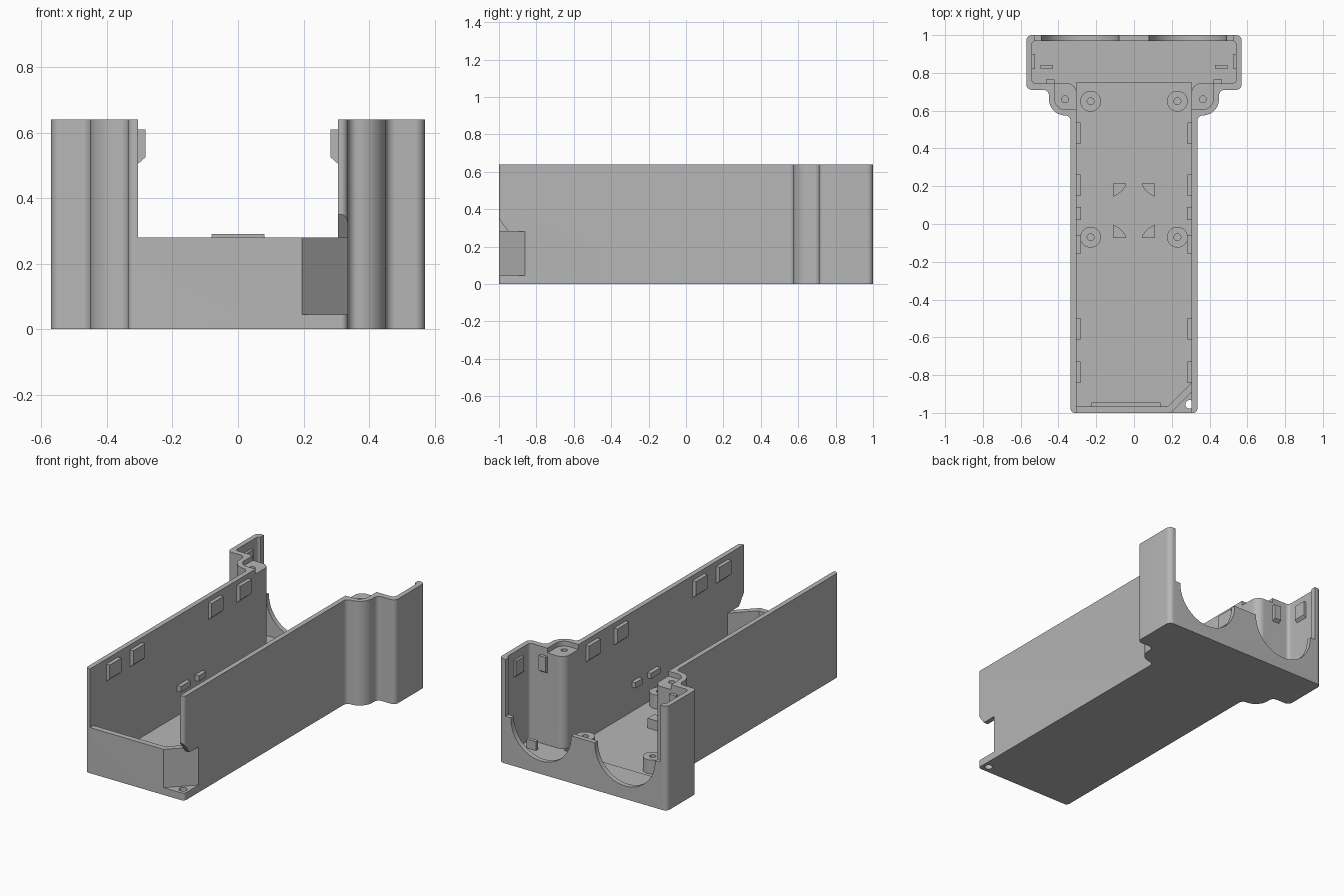
import bpy, bmesh
from math import sin, tan, pi
from mathutils import Vector, Matrix

cube = bpy.data.objects.get("Cube")
if cube:
    bpy.data.objects.remove(cube, do_unlink=True)

grey = bpy.data.materials.new("plain grey")
grey.use_nodes = True
grey.diffuse_color = (0.47, 0.47, 0.47, 1)
grey.node_tree.nodes["Principled BSDF"].inputs["Base Color"].default_value = grey.diffuse_color

HEIGHT, LOW, FLOOR = 0.64, 0.28, 0.03


def finish(name, bm):
    bmesh.ops.recalc_face_normals(bm, faces=bm.faces)
    mesh = bpy.data.meshes.new(name)
    bm.to_mesh(mesh)
    bm.free()
    obj = bpy.data.objects.new(name, mesh)
    bpy.context.collection.objects.link(obj)
    mesh.materials.append(grey)
    return obj


def rounded(corners, steps=8):
    """Outline from (x, y, radius) corners."""
    out, count = [], len(corners)
    for i, (x, y, r) in enumerate(corners):
        p = Vector((x, y))
        if not r:
            out.append(p)
            continue
        u = (Vector(corners[i - 1][:2]) - p).normalized()
        v = (Vector(corners[(i + 1) % count][:2]) - p).normalized()
        half = u.angle(v) / 2
        centre = p + (u + v).normalized() * r / sin(half)
        a = p + u * r / tan(half) - centre
        b = p + v * r / tan(half) - centre
        out += [centre + a.lerp(b, k / steps).normalized() * r for k in range(steps + 1)]
    return out


def mirrored(half):
    return half + [(-x, y, r) for x, y, r in reversed(half)]


def prism(name, outline, z0, z1):
    bm = bmesh.new()
    base = bm.faces.new([bm.verts.new((x, y, z0)) for x, y in outline])
    top = bmesh.ops.extrude_face_region(bm, geom=[base])["geom"]
    bmesh.ops.translate(bm, vec=(0, 0, z1 - z0),
                        verts=[v for v in top if isinstance(v, bmesh.types.BMVert)])
    return finish(name, bm)


def box(name, lo, hi, slope=None):
    """Box; slope(v) may return a new z for chosen corners."""
    bm = bmesh.new()
    bmesh.ops.create_cube(bm, size=1)
    lo, hi = Vector(lo), Vector(hi)
    for v in bm.verts:
        v.co = (lo + hi) / 2 + v.co * (hi - lo)
    if slope:
        for v in bm.verts:
            v.co.z = slope(v.co)
    return finish(name, bm)


def cylinder(name, centre, radius, length, axis="Z", sides=32):
    bm = bmesh.new()
    turn = Matrix.Rotation(pi / 2, 4, "X") if axis == "Y" else Matrix()
    bmesh.ops.create_cone(bm, cap_ends=True, segments=sides, radius1=radius, radius2=radius,
                          depth=length, matrix=Matrix.Translation(centre) @ turn)
    return finish(name, bm)


def cut(obj, cutter):
    mod = obj.modifiers.new("cut", "BOOLEAN")
    mod.operation, mod.solver, mod.object = "DIFFERENCE", "EXACT", cutter
    bpy.context.view_layer.objects.active = obj
    bpy.ops.object.modifier_apply(modifier=mod.name)
    bpy.data.objects.remove(cutter, do_unlink=True)


def smooth(obj):
    bpy.ops.object.select_all(action="DESELECT")
    obj.select_set(True)
    bpy.context.view_layer.objects.active = obj
    bpy.ops.object.shade_smooth_by_angle(angle=0.6)


# Housing: T-shaped outline with rounded shoulders
housing = prism("housing", rounded(mirrored([
    (0.335, -1, 0.02), (0.335, 0.575, 0.03), (0.45, 0.575, 0.085),
    (0.45, 0.71, 0.03), (0.57, 0.71, 0.03), (0.57, 1, 0.03)])), 0, HEIGHT)

# Main cavities, with a chamfer for the corner pocket
cut(housing, prism("stem_cavity", [
    (-0.305, -0.965), (0.18, -0.965), (0.305, -0.84), (0.305, 0.75), (-0.305, 0.75)],
    FLOOR, 1))
cut(housing, prism("head_cavity", rounded(mirrored([
    (0.305, 0.6, 0), (0.305, 0.745, 0.05), (0.54, 0.745, 0.02), (0.54, 0.97, 0.02)])),
    0.045, 1))

# Low front wall and low back wall
cut(housing, box("front_opening", (-0.305, -1.1, LOW), (0.305, -0.8, 1)))
cut(housing, box("back_opening", (-0.525, 0.9, 0.29), (0.525, 1.1, 1)))

# Corner pocket with its screw hole and the clipped wall end above
cut(housing, prism("pocket", [(0.185, -1.01), (0.36, -0.835), (0.36, -1.01)], 0.045, LOW))
cut(housing, box("wall_clip", (0.3, -1.01, 0.27), (0.36, -0.95, 0.364),
                 lambda c: LOW if c.z > 0.3 and c.y > -1 else c.z))
cut(housing, cylinder("pocket_hole", (0.295, -0.955, 0), 0.023, 0.2))

for side in (1, -1):
    # Round half openings in the back wall
    cut(housing, cylinder("round_opening", (side * 0.285, 1, 0.285), 0.205, 0.12, "Y", 48))
    # Recessed screw bosses in the shoulders
    recess = [(side * x, y, r) for x, y, r in (
        (0.29, 0.607, 0), (0.42, 0.607, 0.055), (0.42, 0.76, 0), (0.29, 0.76, 0))]
    cut(housing, prism("boss_recess", rounded(recess), 0.61, 1))
    cut(housing, cylinder("boss_hole", (side * 0.365, 0.66, 0.6), 0.018, 0.4, sides=20))
smooth(housing)

for side, label in ((1, "left"), (-1, "right")):
    def span(a, b):
        return sorted((side * a, side * b))

    def clip(c):
        return 0.525 if c.z < 0.55 and abs(c.x) < 0.29 else c.z

    # Snap clips along the long walls
    for y in (0.48, 0.205, -0.555, -0.785):
        x0, x1 = span(0.282, 0.31)
        box(label + "_wall_clip", (x0, y - 0.057, 0.5), (x1, y + 0.057, 0.61), clip)
    # Small board ledges low on the long walls
    for y0, y1 in ((-0.155, -0.06), (0.02, 0.09)):
        x0, x1 = span(0.28, 0.31)
        box(label + "_board_ledge", (x0, y0, 0.18), (x1, y1, 0.215))
    # Clips and floor post in the head
    x0, x1 = span(0.525, 0.545)
    box(label + "_head_clip", (x0, 0.82, 0.48), (x1, 0.9, 0.59),
        lambda c: 0.5 if c.z < 0.5 and abs(c.x) < 0.53 else c.z)
    x0, x1 = span(0.42, 0.465)
    box(label + "_shoulder_clip", (x0, 0.735, 0.48), (x1, 0.765, 0.59),
        lambda c: 0.5 if c.z < 0.5 and c.y > 0.75 else c.z)
    x0, x1 = span(0.43, 0.495)
    box(label + "_floor_post", (x0, 0.822, 0.04), (x1, 0.843, 0.1))
    # Screw standoffs
    for y in (0.65, -0.07):
        post = cylinder(label + "_standoff", (side * 0.23, y, 0.068), 0.055, 0.094)
        cut(post, cylinder("standoff_hole", (side * 0.23, y, 0.1), 0.018, 0.12, sides=20))
        smooth(post)
    # Corner locators with a curved inner edge
    for end in (1, -1):
        arc = [(0.11, 0.075), (0.085, 0.087), (0.06, 0.108), (0.043, 0.132), (0.043, 0.145)]
        prism(label + "_locator",
              [(side * x, 0.07 + end * y) for x, y in arc + [(0.11, 0.145)]], 0.025, 0.09)

# Retaining ridge inside the front wall
box("front_ridge", (-0.225, -0.97, 0.19), (0.14, -0.945, 0.25))
